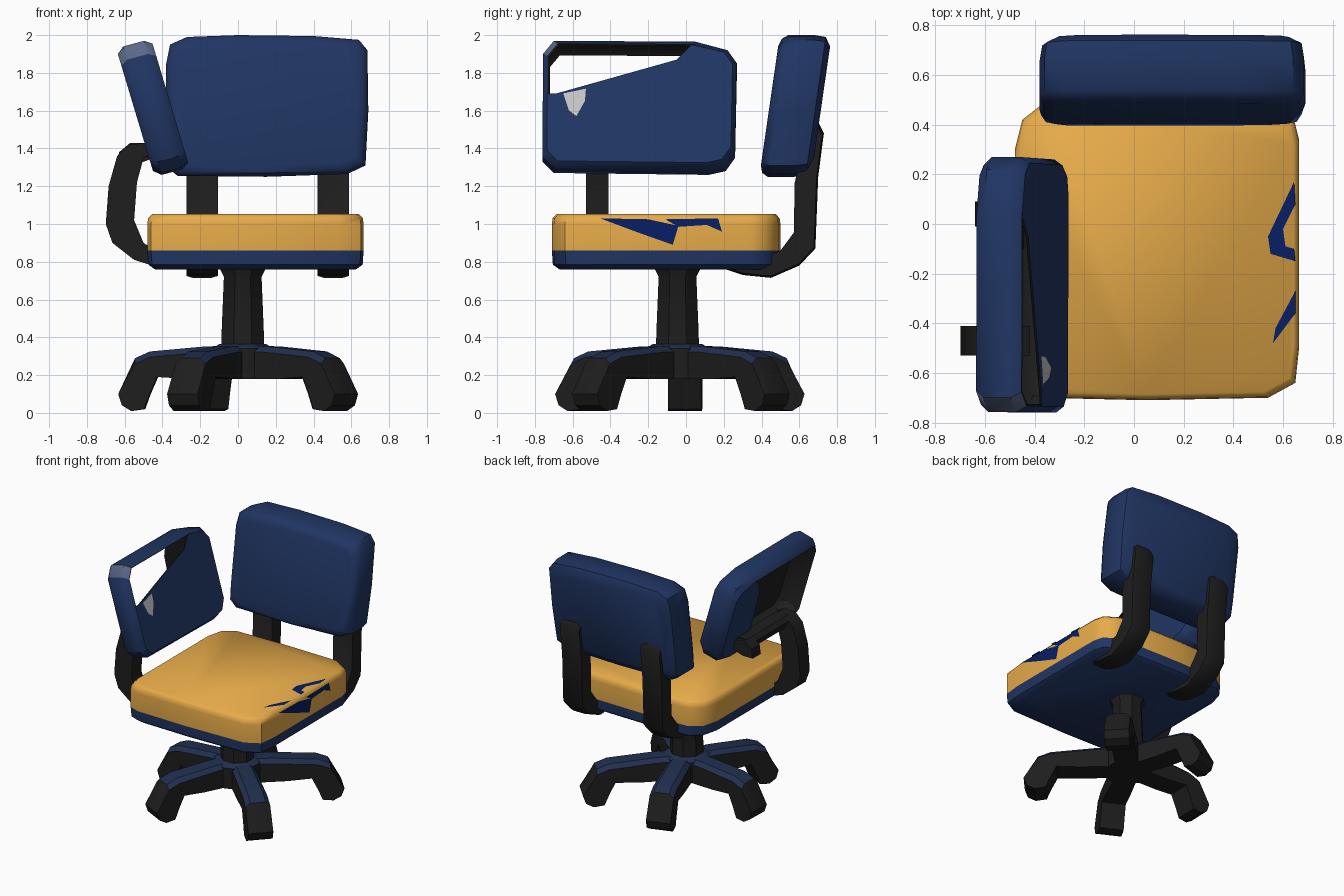
import bpy, bmesh, math
from mathutils import Vector, Matrix

if "Cube" in bpy.data.objects:
    bpy.data.objects.remove(bpy.data.objects["Cube"])


def material(name, rgb):
    m = bpy.data.materials.new(name)
    m.diffuse_color = (*rgb, 1)
    m.use_nodes = True
    m.node_tree.nodes["Principled BSDF"].inputs["Base Color"].default_value = m.diffuse_color
    return m


BLUE = material("navy fabric", (0.0145, 0.036, 0.125))
ORANGE = material("orange fabric", (0.84, 0.43, 0.072))
BLACK = material("black plastic", (0.013, 0.013, 0.013))
DARK = material("dark navy plastic", (0.015, 0.028, 0.078))
DEEP = material("deep blue patch", (0.002, 0.013, 0.13))
GREY = material("light grey patch", (0.57, 0.57, 0.59))
SLATE = material("slate corner", (0.10, 0.14, 0.25))


def finish(bm, name, mats, rule=None, angle=40, flip=False, facing=None):
    """Turn a bmesh into an object, colouring faces by rule(centre, normal)."""
    if facing:
        bm.normal_update()
        for f in bm.faces:
            if f.normal.dot(Vector(facing)) < 0:
                f.normal_flip()
    else:
        bmesh.ops.recalc_face_normals(bm, faces=bm.faces)
        if flip:
            bmesh.ops.reverse_faces(bm, faces=bm.faces)
    bm.normal_update()
    if rule:
        for f in bm.faces:
            f.material_index = rule(f.calc_center_median(), f.normal)
    me = bpy.data.meshes.new(name)
    bm.to_mesh(me)
    bm.free()
    for m in mats:
        me.materials.append(m)
    me.shade_smooth()
    me.set_sharp_from_angle(angle=math.radians(angle))
    ob = bpy.data.objects.new(name, me)
    bpy.context.collection.objects.link(ob)
    return ob


def loft(rings, caps=True):
    bm = bmesh.new()
    vs = [[bm.verts.new(p) for p in r] for r in rings]
    n = len(vs[0])
    for a, b in zip(vs, vs[1:]):
        for i in range(n):
            bm.faces.new((a[i], a[(i + 1) % n], b[(i + 1) % n], b[i]))
    if caps:
        bm.faces.new(vs[0][::-1])
        bm.faces.new(vs[-1])
    return bm


def inset(outline, d):
    """Shrink a 2D outline by d on each side."""
    us, vs = zip(*outline)
    cu, cv = (min(us) + max(us)) / 2, (min(vs) + max(vs)) / 2
    ku = 1 - 2 * d / (max(us) - min(us))
    kv = 1 - 2 * d / (max(vs) - min(vs))
    return [(cu + (u - cu) * ku, cv + (v - cv) * kv) for u, v in outline]


def sheet(points, name, mat, facing):
    bm = bmesh.new()
    f = bm.faces.new([bm.verts.new(p) for p in points])
    bmesh.ops.triangulate(bm, faces=[f])
    return finish(bm, name, [mat], facing=facing)


# Seat: orange cushion above a navy base
seat_plan = [(-0.48, -0.60), (-0.46, -0.67), (-0.38, -0.70), (0.05, -0.71), (0.54, -0.70),
             (0.65, -0.64), (0.665, -0.5), (0.665, 0.34), (0.645, 0.42), (0.54, 0.49),
             (0.0, 0.5), (-0.36, 0.49), (-0.45, 0.42), (-0.48, 0.3)]
seat_levels = [(0.76, 0.04), (0.785, 0.005), (0.86, 0.0), (1.0, 0.0), (1.03, 0.004), (1.052, 0.024)]
finish(loft([[(x, y, z) for x, y in inset(seat_plan, d)] for z, d in seat_levels]),
       "seat", [BLUE, ORANGE], lambda c, n: 1 if c.z > 0.86 else 0, 50)

# Jagged blue patches on the seat's right edge
side_patches = [[(-0.455, 1.03), (-0.2, 1.025), (-0.04, 0.99), (-0.14, 0.985), (-0.07, 0.89), (-0.24, 0.95)],
                [(-0.11, 1.025), (0.17, 1.03), (0.19, 0.96), (0.11, 0.995), (-0.04, 0.985)]]
for i, p in enumerate(side_patches):
    sheet([(0.668, y, z) for y, z in p], f"side_patch_{i}", DEEP, (1, 0, 0))
top_patches = [[(0.645, 0.17), (0.65, 0.08), (0.60, -0.02), (0.61, -0.09), (0.645, -0.10), (0.65, -0.15),
                (0.55, -0.12), (0.54, -0.05)],
               [(0.65, -0.27), (0.57, -0.42), (0.56, -0.48), (0.65, -0.36)]]
for i, p in enumerate(top_patches):
    sheet([(x, y, 1.055) for x, y in p], f"top_patch_{i}", DEEP, (0, 0, 1))

# Backrest: rounded cushion leaning backwards
back_outline = [(-0.38, 1.42), (-0.375, 1.30), (-0.32, 1.255), (0.15, 1.25), (0.58, 1.265), (0.675, 1.31),
                (0.69, 1.6), (0.685, 1.92), (0.64, 1.975), (0.4, 1.995), (0.0, 2.0), (-0.27, 1.99),
                (-0.36, 1.95), (-0.38, 1.85)]
back_depths = [(0.395, 0.06), (0.408, 0.02), (0.44, 0.0), (0.58, 0.0), (0.64, 0.01), (0.67, 0.06)]
finish(loft([[(x, y + 0.145 * (z - 1.30), z) for x, z in inset(back_outline, d)] for y, d in back_depths]),
       "backrest", [BLUE], angle=45)

# Two bent posts carrying the backrest
post_profile = [(0.18, 0.77), (0.30, 0.73), (0.45, 0.715), (0.60, 0.78), (0.685, 0.87), (0.70, 1.25),
                (0.73, 1.48), (0.70, 1.54), (0.64, 1.48), (0.58, 1.22), (0.575, 0.95), (0.50, 0.85), (0.3, 0.80)]
for name, x in (("left", -0.19), ("right", 0.505)):
    finish(loft([[(x + s, y, z) for y, z in inset(post_profile, d)]
                 for s, d in ((-0.083, 0.01), (-0.05, 0), (0.05, 0), (0.083, 0.01))]),
           f"{name}_back_post", [BLACK])

# Arm post, rail and rear stub behind the side panel
arm_profile = [(-0.42, 0.77), (-0.55, 0.81), (-0.665, 0.90), (-0.70, 1.0), (-0.685, 1.2), (-0.64, 1.36),
               (-0.58, 1.42), (-0.48, 1.43), (-0.42, 1.39), (-0.50, 1.35), (-0.535, 1.22), (-0.55, 1.02),
               (-0.50, 0.90), (-0.42, 0.85)]
finish(loft([[(x, y, z) for x, z in arm_profile] for y in (-0.53, -0.41)]), "arm_post", [BLACK])
rail = [(-0.57, 1.34), (-0.60, 1.40), (-0.57, 1.43), (-0.47, 1.43), (-0.45, 1.36)]
finish(loft([[(x, y, z) for x, z in rail] for y in (-0.45, 0.06)]), "arm_rail", [BLACK])
stub = [(-0.64, 1.31), (-0.63, 1.38), (-0.57, 1.43), (-0.45, 1.41), (-0.42, 1.36), (-0.55, 1.31)]
finish(loft([[(x, y, z) for x, z in stub] for y in (-0.01, 0.09)]), "arm_stub", [BLACK])


# Side panel: hollow leaning cushion with torn openings
def on_panel(y, z, t):
    return (-0.265 - 0.3 * (z - 1.33) - 0.185 * t, y, z - 0.05 * t)


panel_outline = [(-0.76, 1.37), (-0.70, 1.31), (0.12, 1.30), (0.21, 1.32), (0.26, 1.39), (0.27, 1.86),
                 (0.22, 1.93), (0.05, 1.975), (-0.70, 1.98), (-0.757, 1.91)]
panel_layers = [(0.0, 0.025), (0.2, 0.0), (0.8, 0.0), (1.0, 0.03)]
for name, extra, mats, flip in (("panel_rim", 0, [BLUE, SLATE], False), ("panel_rim_lining", 0.007, [BLACK], True)):
    rings = [[on_panel(y, z, t) for y, z in inset(panel_outline, d + extra)] for t, d in panel_layers]
    finish(loft(rings, False), name, mats,
           (lambda c, n: 1 if c.y < -0.69 and c.z > 1.84 else 0) if not flip else None, flip=flip)

inner_face = [(-0.68, 1.334), (0.11, 1.325), (0.19, 1.343), (0.238, 1.41), (0.246, 1.85), (0.20, 1.91),
              (0.03, 1.95), (-0.05, 1.87), (-0.69, 1.69), (-0.735, 1.69), (-0.735, 1.52), (-0.61, 1.43),
              (-0.735, 1.39)]
outer_face = [(-0.10, 1.335), (0.10, 1.33), (0.18, 1.35), (0.23, 1.41), (0.24, 1.845), (0.195, 1.905),
              (0.04, 1.945), (-0.01, 1.9), (-0.06, 1.82), (0.06, 1.52)]
IN, OUT = (1, 0, 0.3), (-1, 0, -0.3)
sheet([on_panel(y, z, 0) for y, z in inner_face], "panel_inner_face", BLUE, IN)
sheet([on_panel(y, z, 0.045) for y, z in inner_face], "panel_inner_lining", BLACK, OUT)
sheet([on_panel(y, z, 1) for y, z in outer_face], "panel_outer_face", BLUE, OUT)
sheet([on_panel(y, z, 0.955) for y, z in outer_face], "panel_outer_lining", BLACK, IN)
worn = [(-0.65, 1.69), (-0.53, 1.715), (-0.535, 1.65), (-0.58, 1.57), (-0.62, 1.60)]
sheet([on_panel(y, z, -0.03) for y, z in worn], "panel_worn_patch", GREY, IN)

# Column and the mount under the seat
cx, cy = 0.025, -0.045


def disc(r, z, n=8):
    return [(cx + r * math.cos(math.tau * (i + .5) / n), cy + r * math.sin(math.tau * (i + .5) / n), z)
            for i in range(n)]


finish(loft([disc(0.125, 0.30), disc(0.12, 0.45), disc(0.108, 0.72), disc(0.14, 0.78)]), "column", [BLACK])
finish(loft([disc(0.17, 0.18, 10), disc(0.17, 0.34, 10), disc(0.13, 0.365, 10)]), "base_hub", [BLACK, DARK],
       lambda c, n: 1 if n.z > 0.5 else 0)

# Five star legs with downturned feet, navy on top: (angle, length factor)
leg_profile = [(0.05, 0.18), (0.05, 0.355), (0.2, 0.352), (0.50, 0.325), (0.58, 0.29), (0.67, 0.10), (0.65, 0.04),
               (0.60, 0.01), (0.53, 0.02), (0.50, 0.10), (0.46, 0.19), (0.3, 0.18)]
for k, (deg, size) in enumerate([(43, 1.11), (108, 0.98), (178, 0.98), (-117, 1.05), (-43, 1.12)]):
    turn = Matrix.Translation((cx, cy + 0.02, 0)) @ Matrix.Rotation(math.radians(deg), 4, 'Z')
    rings = [[turn @ Vector((r * size, w * (1 + 0.2 * r), z - (drop if z > 0.2 else 0))) for r, z in leg_profile]
             for w, drop in ((-0.08, 0.03), (-0.05, 0), (0.05, 0), (0.08, 0.03))]
    finish(loft(rings), f"base_leg_{k + 1}", [BLACK, DARK],
           lambda c, n: 1 if n.z > 0.6 and c.z > 0.28 else 0, 30)
